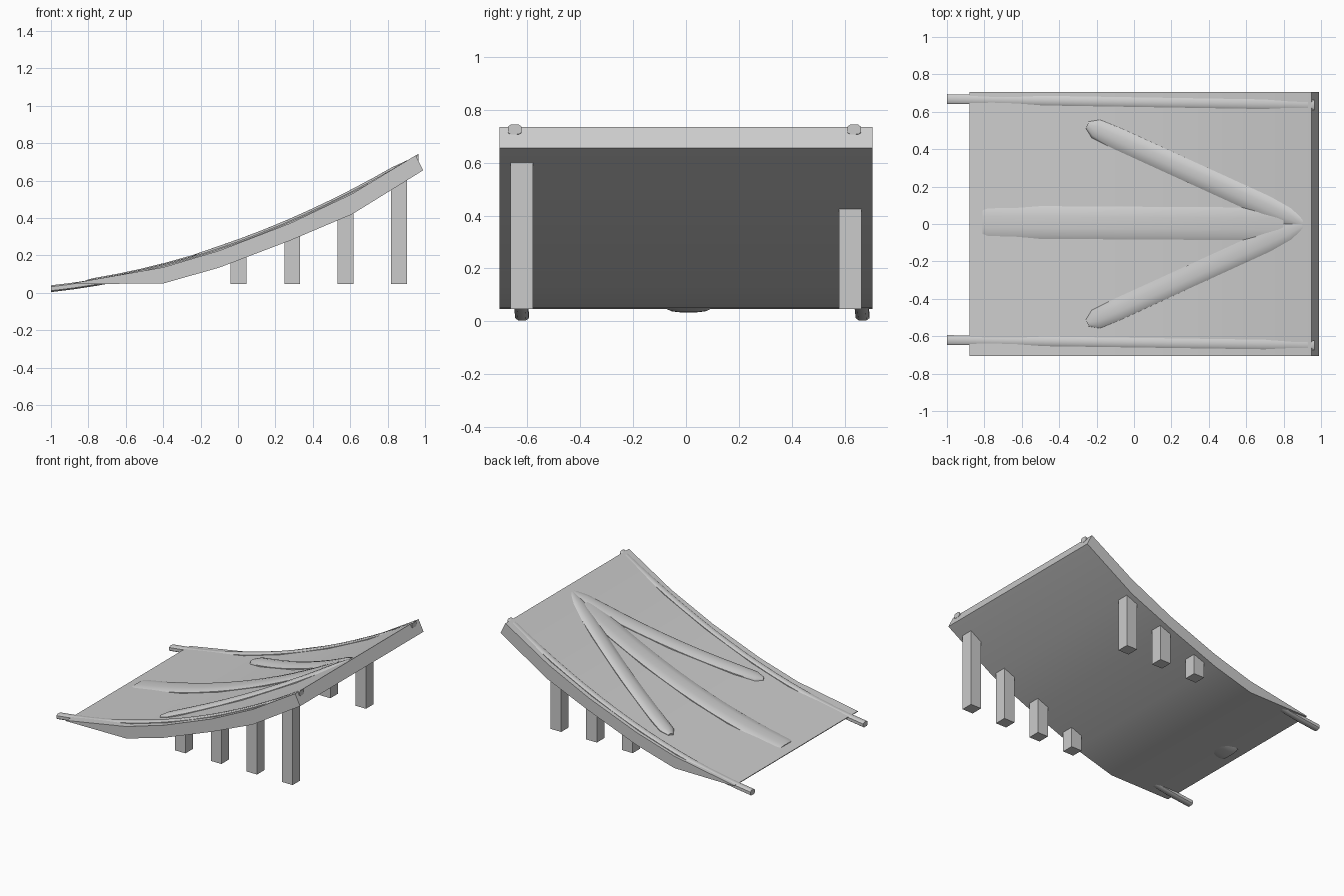
import bpy, bmesh, math
from mathutils import Vector

if "Cube" in bpy.data.objects:
    bpy.data.objects.remove(bpy.data.objects["Cube"])


def finish(name, bm, angle=45):
    bmesh.ops.recalc_face_normals(bm, faces=bm.faces[:])
    mesh = bpy.data.meshes.new(name)
    bm.to_mesh(mesh)
    bm.free()
    ob = bpy.data.objects.new(name, mesh)
    bpy.context.collection.objects.link(ob)
    bpy.ops.object.select_all(action='DESELECT')
    bpy.context.view_layer.objects.active = ob
    ob.select_set(True)
    bpy.ops.object.shade_smooth_by_angle(angle=math.radians(angle))
    return ob


def curve_z(x):
    # height of the rail tops along the ramp
    return 0.275 + 0.3625 * x + 0.1275 * x * x


def sweep(name, start, end, stations, sides, z_offset, power=1.0):
    """Tube from start to end (x, y) bent along the ramp.
    stations: (fraction, half width, half height)"""
    bm = bmesh.new()
    a, b = Vector(start), Vector(end)
    d = (b - a).normalized()
    side = Vector((-d.y, d.x))
    rings = []
    for t, w, h in stations:
        p = a.lerp(b, t)
        ring = []
        for i in range(sides):
            ang = 2 * math.pi * (i + 0.5) / sides
            c, s = math.cos(ang), math.sin(ang)
            c = math.copysign(abs(c) ** power, c)
            s = math.copysign(abs(s) ** power, s)
            q = p + side * w * c
            ring.append(bm.verts.new((q.x, q.y, curve_z(q.x) + z_offset + h * s)))
        rings.append(ring)
    for r0, r1 in zip(rings, rings[1:]):
        for i in range(sides):
            j = (i + 1) % sides
            bm.faces.new((r0[i], r0[j], r1[j], r1[i]))
    bm.faces.new(rings[0])
    bm.faces.new(rings[-1])
    return finish(name, bm)


# Curved ramp deck
top_x = (0.61, 0.28, -0.1, -0.4)
profile = [(-0.88, 0.047), (-0.4, 0.05), (-0.1, 0.135), (0.28, 0.28),
           (0.61, 0.42), (0.99, 0.655), (0.95, 0.735)]
profile += [(x, curve_z(x) - 0.014) for x in top_x] + [(-0.88, 0.052)]
bm = bmesh.new()
near = [bm.verts.new((x, -0.705, z)) for x, z in profile]
far = [bm.verts.new((x, 0.705, z)) for x, z in profile]
n = len(profile)
for i in range(n):
    j = (i + 1) % n
    bm.faces.new((near[i], near[j], far[j], far[i]))
bm.faces.new(near)
bm.faces.new(far)
finish("ramp_deck", bm)

# Side rails, slightly skewed across the deck
rail = [(i / 16, 0.027, 0.019) for i in range(17)]
sweep("rail_front", (-1, -0.62), (0.965, -0.648), rail, 8, -0.018, 0.6)
sweep("rail_back", (-1, 0.668), (0.965, 0.636), rail, 8, -0.018, 0.6)

# Raised arrow: shaft and two swept-back arms meeting at the tip
shaft = [(0, 0.082, 0.018)] + [(0.02 + 0.98 * i / 12, 0.09, 0.022) for i in range(13)]
sweep("arrow_shaft", (-0.81, 0.01), (0.8, 0.0), shaft, 12, -0.014, 0.8)
arm = [(0, 0.02, 0.012), (0.04, 0.055, 0.022)]
arm += [(0.04 + 0.8 * i / 8, 0.06, 0.024) for i in range(1, 9)]
arm += [(0.93, 0.055, 0.024), (1, 0.03, 0.014)]
for name, sign in (("arrow_arm_front", -1), ("arrow_arm_back", 1)):
    sweep(name, (-0.25, sign * 0.53), (0.9, sign * 0.005), arm, 12, -0.012)

# Support posts: four along the front edge, three along the back
for name, y, xs in (("front_post", -0.622, (0.003, 0.29, 0.575, 0.86)),
                    ("back_post", 0.622, (0.003, 0.29, 0.575))):
    for k, x in enumerate(xs):
        top = curve_z(x) - 0.07
        bm = bmesh.new()
        bmesh.ops.create_cube(bm, size=1)
        bmesh.ops.scale(bm, vec=(0.085, 0.085, top - 0.046), verts=bm.verts[:])
        bmesh.ops.translate(bm, vec=(x, y, (top + 0.046) / 2), verts=bm.verts[:])
        finish(f"{name}_{k + 1}", bm)
